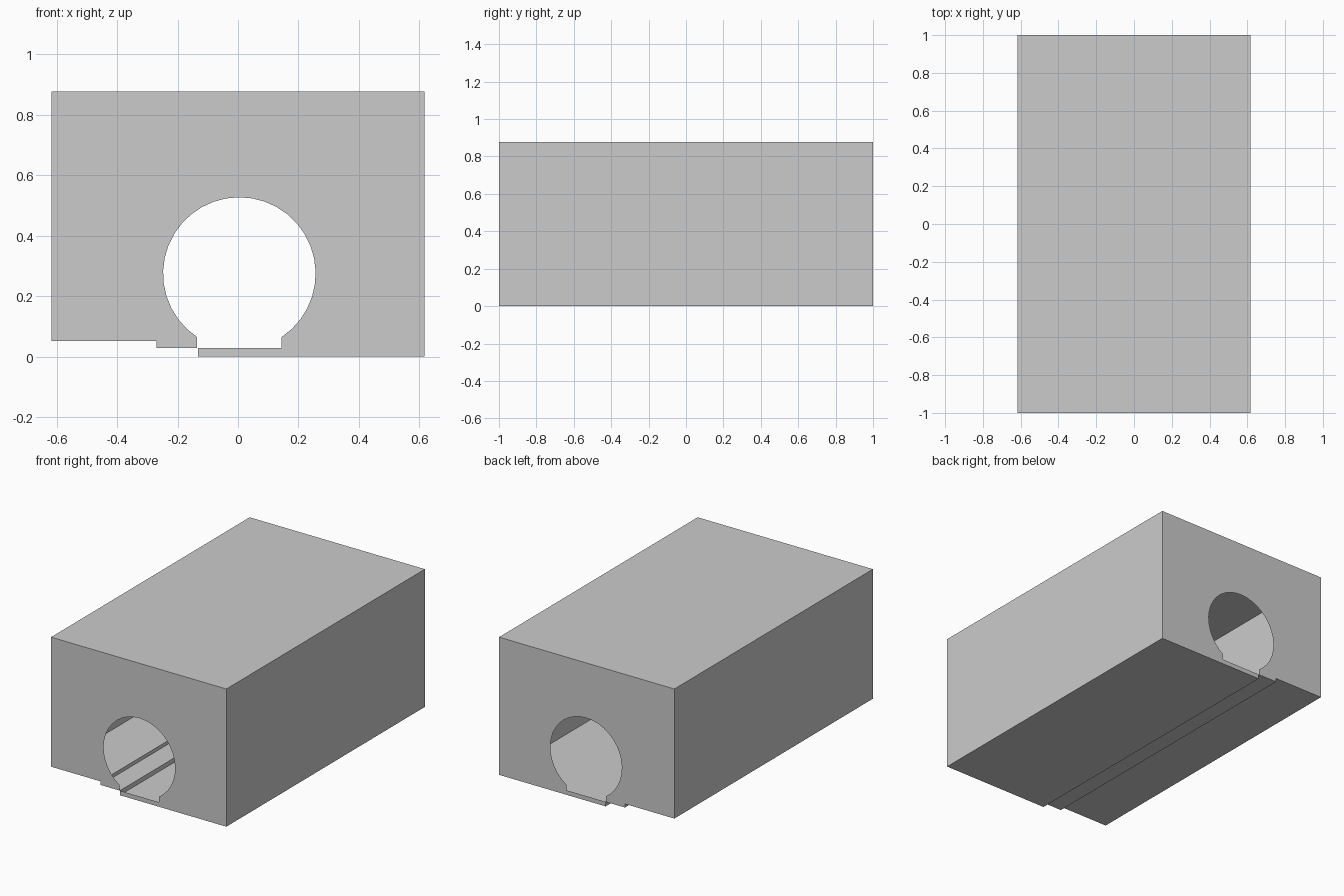
import bpy, bmesh, math

if "Cube" in bpy.data.objects:
    bpy.data.objects.remove(bpy.data.objects["Cube"])

HALF_W, HALF_L, TOP = 0.618, 1.0, 0.878
SLOT_L, SLOT_R, SLOT_Z = -0.135, 0.144, 0.029   # notch under the round opening
CX, CZ, R, SEGMENTS = 0.0045, 0.275, 0.2525, 30


def opening():
    """Keyhole edge: up the left of the notch, over the arc, down the right."""
    start = math.acos((SLOT_L - CX) / R)
    end = math.acos((SLOT_R - CX) / R)
    a0 = 2 * math.pi - start      # lower left
    a1 = -end                     # lower right
    arc = [a0 + (a1 - a0) * i / SEGMENTS for i in range(SEGMENTS + 1)]
    pts = [(CX + R * math.cos(a), CZ + R * math.sin(a)) for a in arc]
    return [(SLOT_L, SLOT_Z)] + pts + [(SLOT_R, SLOT_Z)]


# End panel outline, anticlockwise seen from the front, with a stepped underside
left = [(-HALF_W, 0.052), (-0.269, 0.052), (-0.269, SLOT_Z)]
right = [(-0.133, SLOT_Z), (-0.133, 0), (HALF_W, 0), (HALF_W, TOP), (-HALF_W, TOP)]
hole = opening()
outline = left + hole + right

bm = bmesh.new()
front = [bm.verts.new((x, -HALF_L, z)) for x, z in outline]
back = [bm.verts.new((x, HALF_L, z)) for x, z in outline]

# Thin front and back panels with the keyhole opening
bm.faces.new(front)
bm.faces.new(back[::-1])

# Thin outer skin joining the panels; the inside stays hollow
n = len(outline)
skin = list(range(len(left) + 1)) + list(range(n - len(right), n))
for a, b in zip(skin, skin[1:] + skin[:1]):
    bm.faces.new((front[b], front[a], back[a], back[b]))

mesh = bpy.data.meshes.new("hollow_housing")
bm.to_mesh(mesh)
bm.free()
housing = bpy.data.objects.new("hollow_housing", mesh)
bpy.context.collection.objects.link(housing)
